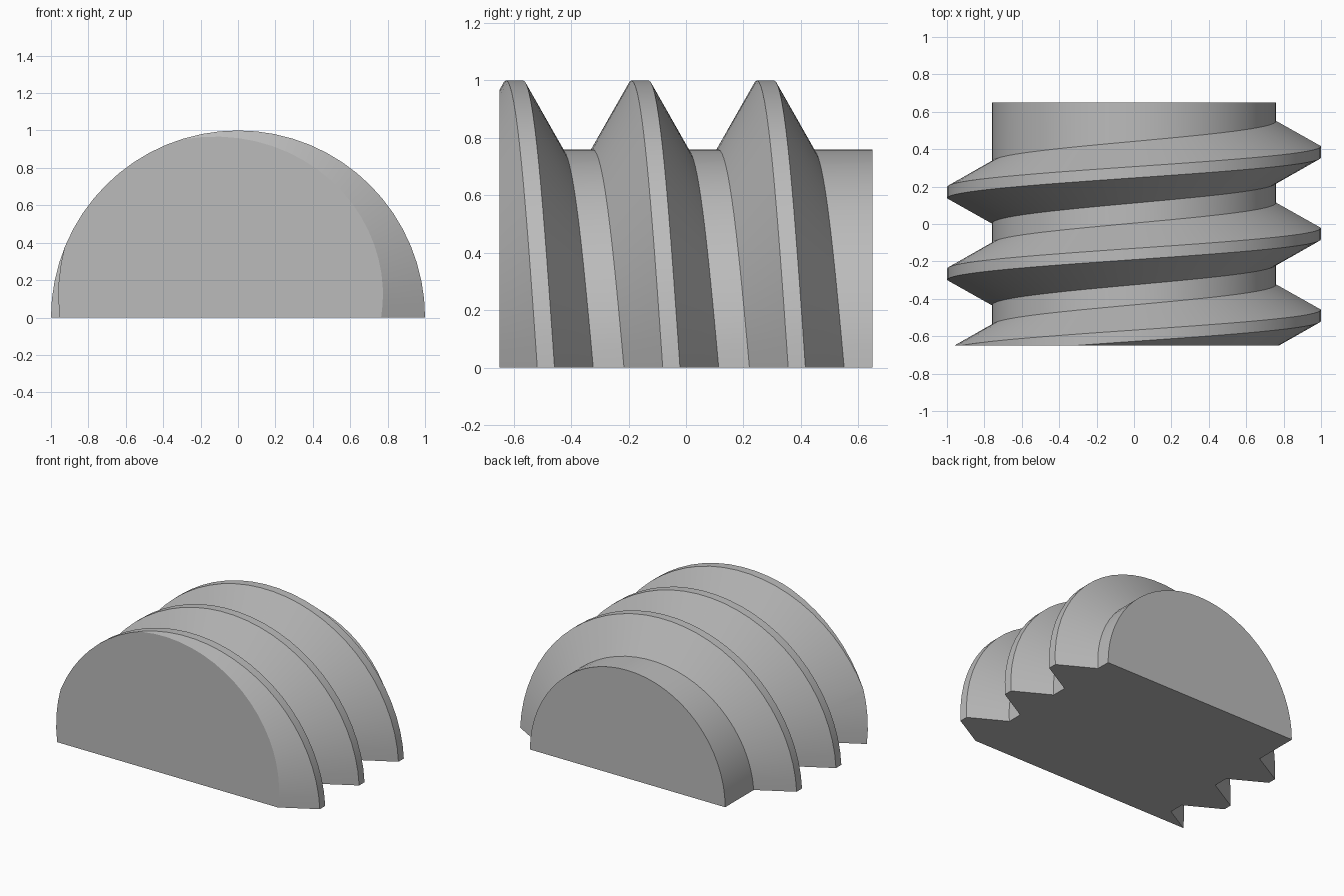
import bpy
import bmesh
import math

cube = bpy.data.objects.get("Cube")
if cube:
    bpy.data.objects.remove(cube, do_unlink=True)

HALF_LENGTH = 0.65
CORE, CREST = 0.76, 1.0
PITCH = 0.437
FIRST_CREST = 0.386          # crest centre where the last turn starts, at +x
CREST_HALF, ROOT_HALF = 0.03, 0.165
SEGMENTS, TURNS = 32, 3

grey = bpy.data.materials.new("plain grey")
grey.use_nodes = True
grey.diffuse_color = (0.5, 0.5, 0.5, 1)
grey.node_tree.nodes["Principled BSDF"].inputs["Base Color"].default_value = (0.5, 0.5, 0.5, 1)


def thread_profile(angle):
    """Lengthwise (y, radius) outline of the threaded rod at one angle."""
    points = [(HALF_LENGTH, CORE)]
    for turn in range(TURNS):
        c = FIRST_CREST - PITCH * (turn + angle / math.tau)
        points += [(c + ROOT_HALF, CORE), (c + CREST_HALF, CREST),
                   (c - CREST_HALF, CREST), (c - ROOT_HALF, CORE)]
    return points + [(-1.0, CORE)]


# Helical thread skin swept over half a turn
bm = bmesh.new()
columns = []
for i in range(SEGMENTS + 1):
    a = math.pi * i / SEGMENTS
    columns.append([bm.verts.new((r * math.cos(a), y, r * math.sin(a)))
                    for y, r in thread_profile(a)])
for left, right in zip(columns, columns[1:]):
    for j in range(len(left) - 1):
        bm.faces.new((left[j], left[j + 1], right[j + 1], right[j]))

# Flat underside and rear end
bm.faces.new(columns[0] + columns[-1][::-1])
bm.faces.new([col[0] for col in columns])

# Trim the front end square and close it
geom = bm.verts[:] + bm.edges[:] + bm.faces[:]
bmesh.ops.bisect_plane(bm, geom=geom, plane_co=(0, -HALF_LENGTH, 0),
                       plane_no=(0, 1, 0), clear_inner=True)
rim = [e for e in bm.edges if e.is_boundary]
bmesh.ops.holes_fill(bm, edges=rim, sides=0)
bmesh.ops.recalc_face_normals(bm, faces=bm.faces[:])

mesh = bpy.data.meshes.new("half_threaded_rod")
bm.to_mesh(mesh)
bm.free()
mesh.materials.append(grey)
rod = bpy.data.objects.new("half_threaded_rod", mesh)
bpy.context.collection.objects.link(rod)

# Smooth round surfaces, crisp thread edges
bpy.ops.object.select_all(action='DESELECT')
rod.select_set(True)
bpy.context.view_layer.objects.active = rod
bpy.ops.object.shade_smooth_by_angle(angle=math.radians(25))
